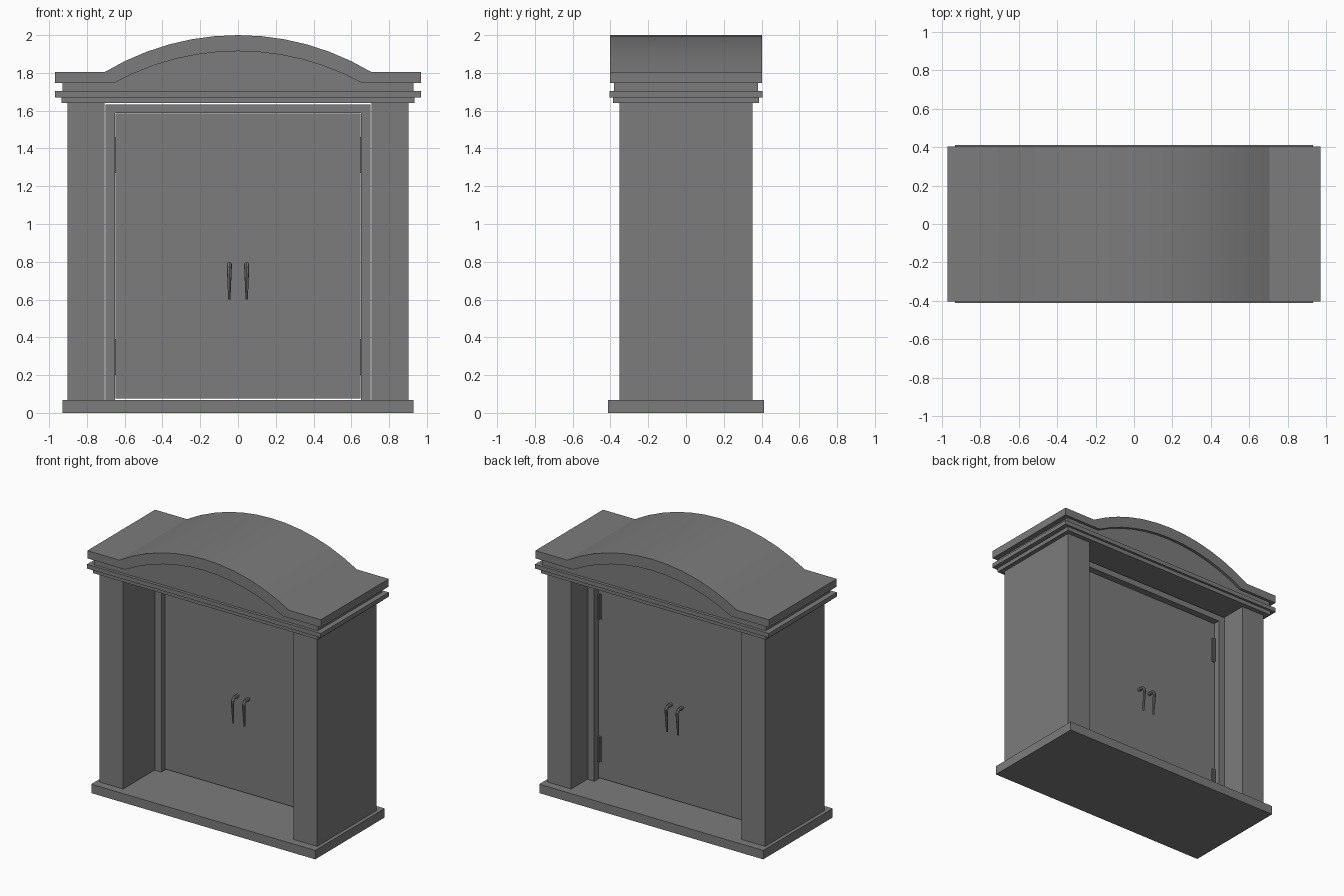
import bpy, bmesh, math
from mathutils import Vector

cube = bpy.data.objects.get("Cube")
if cube:
    bpy.data.objects.remove(cube)

grey = bpy.data.materials.new("stone_grey")
grey.use_nodes = True
grey.diffuse_color = (0.2, 0.2, 0.2, 1)
grey.node_tree.nodes["Principled BSDF"].inputs["Base Color"].default_value = (0.2, 0.2, 0.2, 1)


def finish(name, bm, smooth=False):
    bmesh.ops.recalc_face_normals(bm, faces=bm.faces)
    mesh = bpy.data.meshes.new(name)
    bm.to_mesh(mesh)
    bm.free()
    mesh.materials.append(grey)
    obj = bpy.data.objects.new(name, mesh)
    bpy.context.collection.objects.link(obj)
    if smooth:
        bpy.ops.object.select_all(action='DESELECT')
        obj.select_set(True)
        bpy.context.view_layer.objects.active = obj
        bpy.ops.object.shade_smooth_by_angle(angle=math.radians(12))
    return obj


def box(name, x0, x1, y0, y1, z0, z1):
    bm = bmesh.new()
    bmesh.ops.create_cube(bm, size=1)
    for v in bm.verts:
        v.co = ((x0 + x1) / 2 + v.co.x * (x1 - x0),
                (y0 + y1) / 2 + v.co.y * (y1 - y0),
                (z0 + z1) / 2 + v.co.z * (z1 - z0))
    return finish(name, bm)


def slab(name, hx, hy, z0, z1):
    return box(name, -hx, hx, -hy, hy, z0, z1)


def prism(name, outline, y0, y1, smooth=False):
    """Extrude an (x, z) outline along y."""
    bm = bmesh.new()
    face = bm.faces.new([bm.verts.new((x, y0, z)) for x, z in outline])
    out = bmesh.ops.extrude_face_region(bm, geom=[face])
    moved = [g for g in out["geom"] if isinstance(g, bmesh.types.BMVert)]
    bmesh.ops.translate(bm, verts=moved, vec=(0, y1 - y0, 0))
    return finish(name, bm, smooth)


def arc(half, base, top, n=12):
    """Points of a shallow arch from -x to +x."""
    rise = top - base
    r = (half ** 2 + rise ** 2) / (2 * rise)
    a = math.asin(half / r)
    return [(r * math.sin(t), top - r + r * math.cos(t))
            for t in (a * (2 * i / n - 1) for i in range(n + 1))]


# Base and cornice mouldings
slab("base", 0.93, 0.412, 0, 0.067)
slab("cornice_lower", 0.935, 0.387, 1.641, 1.671)
slab("cornice_middle", 0.97, 0.404, 1.671, 1.703)
slab("cornice_neck", 0.93, 0.381, 1.703, 1.747)

# Arched roof and the recessed panel under the arch
outer, inner = arc(0.705, 1.805, 2.0), arc(0.655, 1.747, 1.915)
roof = [(-0.97, 1.747), (-0.97, 1.805)] + outer + [(0.97, 1.805), (0.97, 1.747)] + inner[::-1]
prism("arched_roof", roof, -0.402, 0.402, True)
prism("arch_panel", inner, -0.381, 0.381)

# Door frame and door
frame = [(-0.702, 0.067), (-0.702, 1.633), (0.702, 1.633), (0.702, 0.067),
         (0.65, 0.067), (0.65, 1.587), (-0.65, 1.587), (-0.65, 0.067)]
prism("door_frame", frame, 0.02, 0.16)
box("door", -0.649, 0.649, 0.06, 0.11, 0.076, 1.586)


def handle(name, x, y, out):
    """Lever that leaves the door, bends and tapers downward."""
    bm = bmesh.new()
    rings = [(0, 0.787, 0.013, (0, 1)), (0.045, 0.787, 0.013, (0, 1)),
             (0.06, 0.765, 0.013, (0.8, 0.6)), (0.05, 0.6, 0.006, (1, 0))]
    loops = []
    for d, z, r, (ny, nz) in rings:
        loop = []
        for i in range(8):
            t = math.tau * i / 8
            s = r * math.sin(t)
            loop.append(bm.verts.new((x + r * math.cos(t), y + out * (d + s * ny), z + s * nz)))
        loops.append(loop)
    for a, b in zip(loops, loops[1:]):
        for i in range(8):
            j = (i + 1) % 8
            bm.faces.new((a[i], a[j], b[j], b[i]))
    bm.faces.new(loops[0])
    bm.faces.new(loops[-1])
    finish(name, bm)


for side, s in (("left", 1), ("right", -1)):
    x0, x1 = sorted((0.707 * s, 0.903 * s))
    box(side + "_pillar", x0, x1, -0.352, 0.352, 0.067, 1.641)
    handle(side + "_front_handle", 0.046 * s, 0.06, -1)
    handle(side + "_back_handle", 0.046 * s, 0.11, 1)
    # Hinges in the corner between door and frame
    for level, z in (("lower", 0.2), ("upper", 1.27)):
        x0, x1 = sorted((0.625 * s, 0.65 * s))
        box(f"{side}_{level}_hinge_plate", x0, x1, 0.108, 0.117, z, z + 0.19)
        bm = bmesh.new()
        bmesh.ops.create_cone(bm, cap_ends=True, segments=8, radius1=0.008, radius2=0.008, depth=0.19)
        bmesh.ops.translate(bm, verts=bm.verts, vec=Vector((0.642 * s, 0.117, z + 0.095)))
        finish(f"{side}_{level}_hinge_pin", bm)
